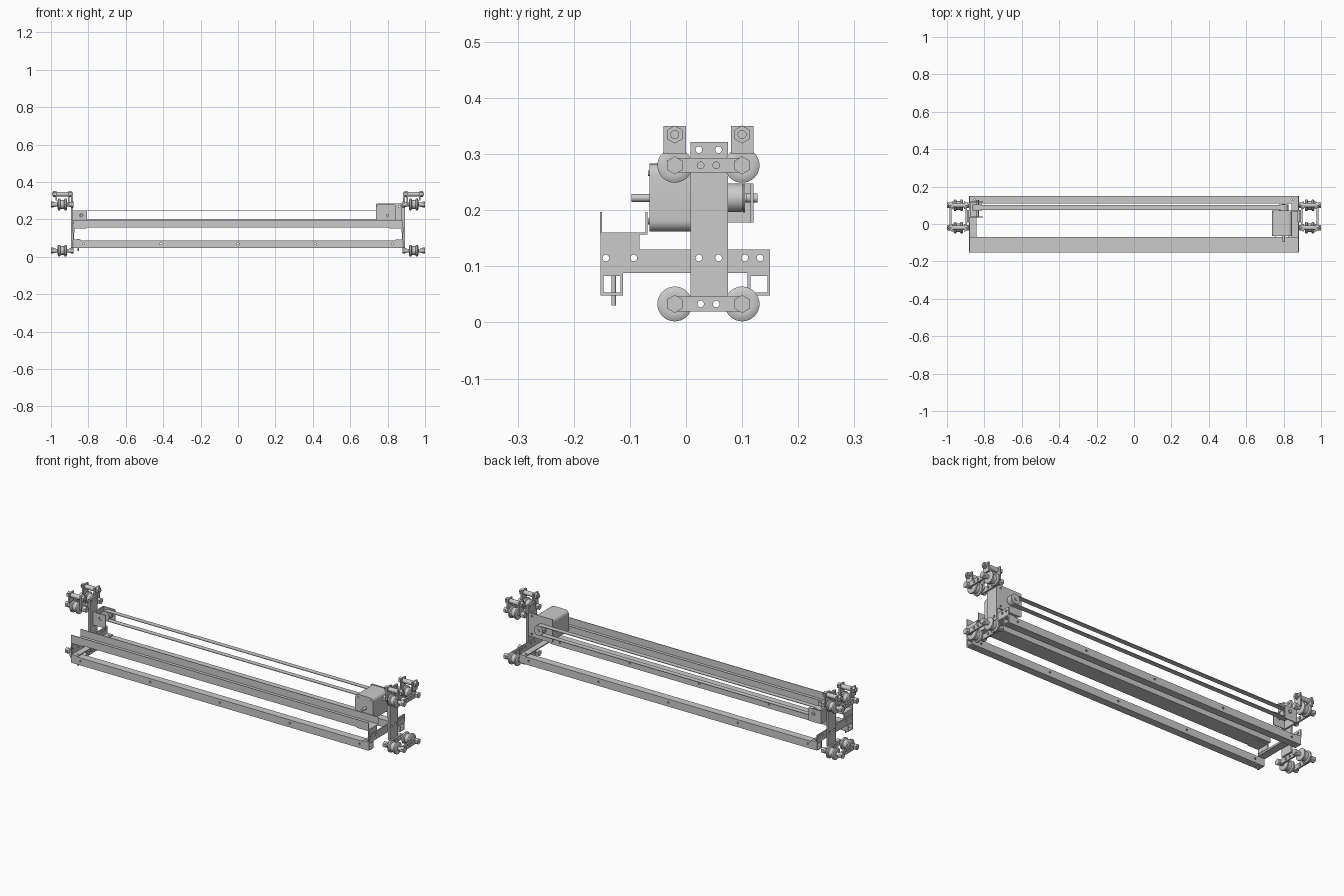
import bpy, bmesh
from math import pi, cos, sin
from mathutils import Matrix, Vector

if "Cube" in bpy.data.objects:
    bpy.data.objects.remove(bpy.data.objects["Cube"])

AXES = {'X': Matrix(((0, 0, 1), (1, 0, 0), (0, 1, 0))).to_4x4(),
        'Y': Matrix(((1, 0, 0), (0, 0, -1), (0, 1, 0))).to_4x4(),
        'Z': Matrix.Identity(4)}


def link(name, me):
    ob = bpy.data.objects.new(name, me)
    bpy.context.collection.objects.link(ob)
    return ob


def from_bm(name, bm):
    bmesh.ops.recalc_face_normals(bm, faces=bm.faces)
    me = bpy.data.meshes.new(name)
    bm.to_mesh(me)
    bm.free()
    return link(name, me)


def smooth(ob):
    for o in bpy.context.selected_objects:
        o.select_set(False)
    ob.select_set(True)
    bpy.context.view_layer.objects.active = ob
    bpy.ops.object.shade_smooth_by_angle(angle=0.6)
    return ob


def rect(a0, b0, a1, b1):
    return [(a0, b0), (a1, b0), (a1, b1), (a0, b1)]


def circle(a, b, r, n=16):
    return [(a + r * cos(2 * pi * i / n), b + r * sin(2 * pi * i / n)) for i in range(n)]


def rounded(a0, b0, a1, b1, r, n=6):
    pts = []
    for k, (a, b) in enumerate([(a1 - r, b1 - r), (a0 + r, b1 - r), (a0 + r, b0 + r), (a1 - r, b0 + r)]):
        for i in range(n + 1):
            t = pi / 2 * (k + i / n)
            pts.append((a + r * cos(t), b + r * sin(t)))
    return pts


def plate(name, axis, lo, hi, outline, holes=()):
    """Extrude a 2D outline with holes along an axis between lo and hi."""
    lo, hi = min(lo, hi), max(lo, hi)
    cu = bpy.data.curves.new(name, 'CURVE')
    cu.dimensions, cu.fill_mode, cu.extrude = '2D', 'BOTH', (hi - lo) / 2
    for pts in [outline, *holes]:
        sp = cu.splines.new('POLY')
        sp.points.add(len(pts) - 1)
        sp.use_cyclic_u = True
        for p, (a, b) in zip(sp.points, pts):
            p.co = (a, b, 0, 1)
    tmp = link("tmp", cu)
    bpy.context.view_layer.update()
    me = bpy.data.meshes.new_from_object(tmp.evaluated_get(bpy.context.evaluated_depsgraph_get()))
    bpy.data.objects.remove(tmp)
    bm = bmesh.new()
    bm.from_mesh(me)
    bmesh.ops.remove_doubles(bm, verts=bm.verts, dist=1e-5)
    off = Vector((0, 0, 0))
    off['XYZ'.index(axis)] = (lo + hi) / 2
    bm.transform(Matrix.Translation(off) @ AXES[axis])
    for f in bm.faces:
        f.smooth = False
    return from_bm(name, bm)


def lathe(name, axis, pos, profile, n=32):
    """Revolve (along, radius) points about an axis through pos."""
    bm = bmesh.new()
    rings = [[bm.verts.new((r * sin(2 * pi * i / n), r * cos(2 * pi * i / n), h)) for i in range(n)]
             for h, r in profile]
    for p, q in zip(rings, rings[1:]):
        for i in range(n):
            bm.faces.new((p[i], p[(i + 1) % n], q[(i + 1) % n], q[i]))
    bm.faces.new(rings[0])
    bm.faces.new(rings[-1])
    bm.transform(Matrix.Translation(pos) @ AXES[axis])
    ob = from_bm(name, bm)
    return smooth(ob) if n > 6 else ob


def rod(name, axis, pos, lo, hi, r, n=24):
    return lathe(name, axis, pos, [(lo, r), (hi, r)], n)


# Long square tubes, drilled through
def tube(name, y0, y1):
    ob = plate(name, 'X', -0.88, 0.88, rect(y0, 0.048, y1, 0.088),
               [rect(y0 + 0.005, 0.053, y1 - 0.005, 0.083)])
    ym = (y0 + y1) / 2
    cutters = [rod("cutter", 'Y', (x, ym, 0.07), -0.04, 0.04, 0.005, 12)
               for x in (-0.825, -0.412, 0, 0.412, 0.825)]
    cutters += [rod("cutter", 'Z', (x, ym, 0.07), -0.04, 0.04, 0.005, 12) for x in (-0.85, 0.85)]
    for c in cutters:
        c.hide_render = True
        m = ob.modifiers.new("hole", 'BOOLEAN')
        m.operation, m.solver, m.object = 'DIFFERENCE', 'EXACT', c
    bpy.context.view_layer.update()
    me = bpy.data.meshes.new_from_object(ob.evaluated_get(bpy.context.evaluated_depsgraph_get()))
    ob.modifiers.clear()
    ob.data = me
    for c in cutters:
        bpy.data.objects.remove(c)


tube("front_tube", -0.152, -0.112)
tube("rear_tube", 0.11, 0.15)

# Open cable tray along the front
plate("tray", 'X', -0.88, 0.88, [(-0.153, 0.197), (-0.153, 0.157), (-0.069, 0.157), (-0.069, 0.197),
      (-0.072, 0.197), (-0.072, 0.16), (-0.15, 0.16), (-0.15, 0.197)])

# Both end carriages
for s, side in ((1, "right"), (-1, "left")):
    # cross angle iron and tray support
    holes = [circle(y, 0.115, 0.006) for y in (-0.143, -0.093, 0.023, 0.058, 0.105, 0.132)]
    plate(side + "_cross_angle_web", 'X', s * 0.876, s * 0.882, rect(-0.152, 0.088, 0.15, 0.13), holes)
    plate(side + "_cross_angle_flange", 'Z', 0.088, 0.093,
          rect(min(s * 0.843, s * 0.876), -0.152, max(s * 0.843, s * 0.876), 0.15),
          [circle(s * 0.855, y, 0.005) for y in (-0.132, 0.13)])
    plate(side + "_tray_support", 'X', s * 0.874, s * 0.88, rect(-0.152, 0.13, -0.083, 0.157))
    plate(side + "_tray_support_foot", 'Z', 0.152, 0.157,
          rect(min(s * 0.81, s * 0.876), -0.152, max(s * 0.81, s * 0.876), -0.083))
    # upright
    plate(side + "_upright", 'X', s * 0.882, s * 0.892, rect(0.008, 0.045, 0.075, 0.322),
          [circle(y, z, 0.006) for y in (0.023, 0.058) for z in (0.115, 0.308)])
    for z, level in ((0.28, "upper"), (0.033, "lower")):
        tag = f"{side}_{level}_"
        # link bars joining the two wheel axles
        for k, x in enumerate((0.892, 0.977)):
            plate(f"{tag}link_{k}", 'X', s * x, s * (x + 0.009),
                  rounded(-0.033, z - 0.013, 0.113, z + 0.013, 0.0125),
                  [circle(y, z, 0.006) for y in (0.026, 0.054)])
        for y in (-0.02, 0.1):
            # flanged wheel, axle, hex ends and spacers
            lathe(tag + "wheel", 'X', (s * 0.939, y, z),
                  [(-0.025, 0.018), (-0.025, 0.024), (-0.021, 0.031), (-0.013, 0.031), (-0.009, 0.024),
                   (0.009, 0.024), (0.013, 0.031), (0.021, 0.031), (0.025, 0.024), (0.025, 0.018)], 40)
            rod(tag + "axle", 'X', (s * 0.939, y, z), -0.052, 0.052, 0.01)
            for x in (0.886, 0.993):
                rod(tag + "hex", 'X', (s * x, y, z), -0.007, 0.007, 0.016, 6)
    # upper guide bolts and their hanger plates
    for y in (-0.02, 0.1):
        plate(side + "_inner_hanger", 'X', s * 0.901, s * 0.909, rect(y - 0.02, 0.28, y + 0.02, 0.35))
        plate(side + "_outer_hanger", 'X', s * 0.969, s * 0.977, rect(y - 0.02, 0.3, y + 0.02, 0.35))
        rod(side + "_guide_bolt", 'X', (s * 0.939, y, 0.335), -0.056, 0.056, 0.008)
        rod(side + "_guide_spacer", 'X', (s * 0.939, y, 0.335), -0.03, 0.03, 0.012)
        for x in (0.895, 0.983):
            rod(side + "_guide_hex", 'X', (s * x, y, 0.335), -0.006, 0.006, 0.016, 6)

# Motor with mounting plate, shafts and side flange
smooth(plate("motor_body", 'Y', -0.065, 0.065, rounded(0.738, 0.162, 0.845, 0.283, 0.02)))
plate("motor_mount", 'Y', 0.065, 0.072, rounded(0.738, 0.16, 0.876, 0.285, 0.008),
      [circle(x, z, 0.005) for x in (0.862,) for z in (0.175, 0.27)])
plate("motor_mount_flange", 'X', 0.874, 0.882, rect(0.01, 0.16, 0.072, 0.285))
rod("motor_shaft", 'Y', (0.8, 0, 0.222), 0.06, 0.097, 0.007)
for x in (0.755, 0.828):
    for z in (0.18, 0.266):
        rod("motor_screw", 'Y', (x, -0.065, z), -0.001, 0.003, 0.005, 12)

# Pulleys at both ends with the drive belt round them
for x, name in ((0.8, "drive"), (-0.838, "idler")):
    lathe(name + "_pulley", 'Y', (x, 0.088, 0.222),
          [(-0.017, 0.026), (-0.014, 0.026), (-0.014, 0.022), (0.014, 0.022), (0.014, 0.026), (0.017, 0.026)])
rod("drive_axle", 'Y', (0.8, 0.088, 0.222), -0.02, 0.02, 0.008)
rod("idler_axle", 'Y', (-0.838, 0.08, 0.222), -0.047, 0.042, 0.008)
smooth(plate("belt", 'Y', 0.075, 0.101, rounded(-0.8635, 0.1965, 0.8255, 0.2475, 0.0254, 12),
             [rounded(-0.8605, 0.1995, 0.8225, 0.2445, 0.0224, 12)]))

# Idler bracket on the left end
plate("idler_bracket_base", 'X', -0.882, -0.874, rect(0.035, 0.178, 0.12, 0.248))
for y in (0.035, 0.115):
    plate("idler_bracket_arm", 'Y', y, y + 0.005, rect(-0.876, 0.178, -0.808, 0.248),
          [circle(-0.838, 0.222, 0.009, 24)])

# Bolt through the left end of the front tube
rod("tube_bolt", 'Z', (-0.855, -0.129, 0.06), -0.03, 0.034, 0.004, 16)
